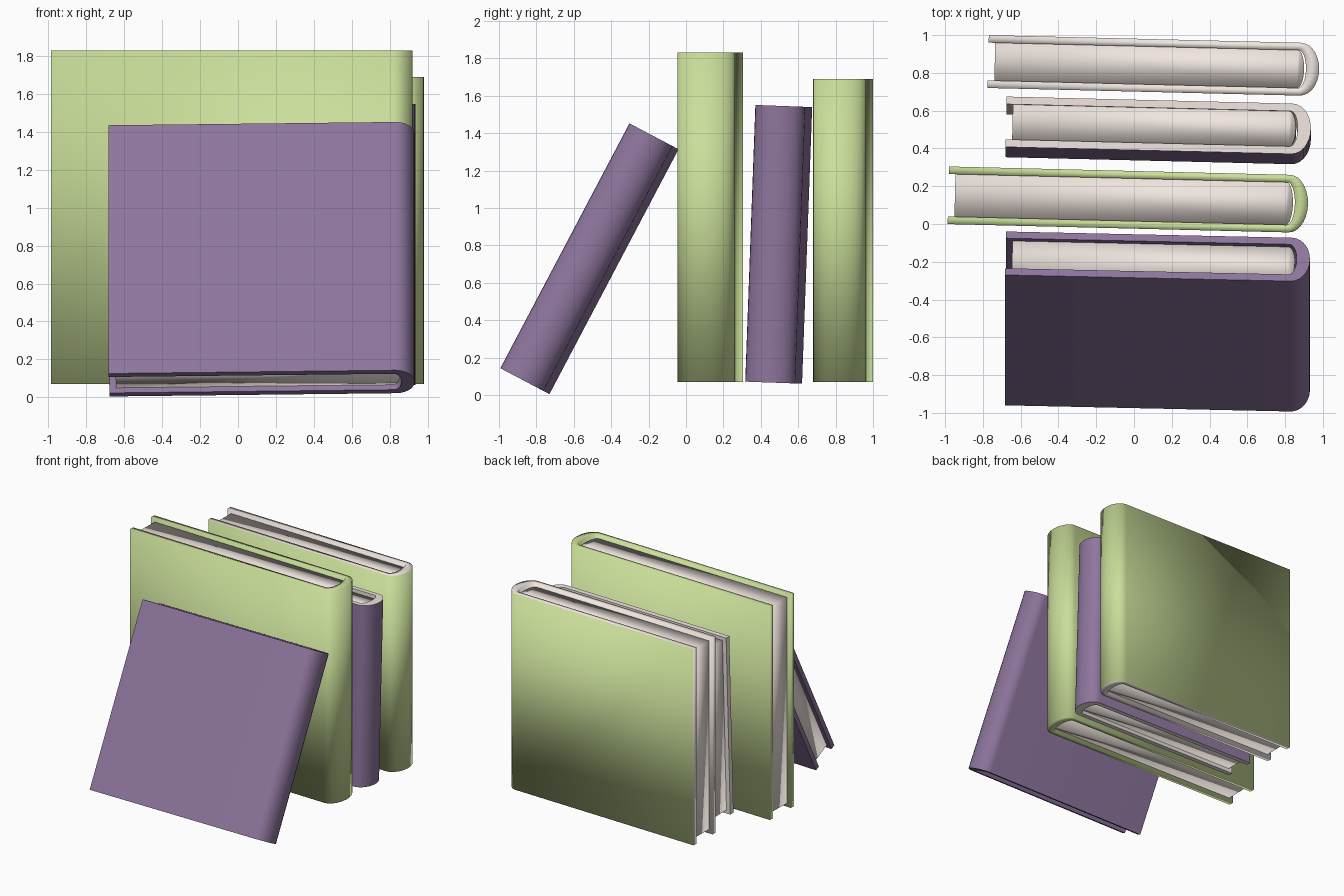
import bpy, bmesh, math
from mathutils import Matrix

if "Cube" in bpy.data.objects:
    bpy.data.objects.remove(bpy.data.objects["Cube"])

YAW = math.radians(-1.4)
BOARD = 0.04      # cover thickness
INSET = 0.03      # how far the pages sit inside the cover


def material(name, rgb):
    m = bpy.data.materials.new(name)
    m.diffuse_color = (*rgb, 1)
    m.use_nodes = True
    m.node_tree.nodes["Principled BSDF"].inputs["Base Color"].default_value = m.diffuse_color
    return m


GREEN = material("green_cloth", (0.59, 0.73, 0.32))
PURPLE = material("purple_cloth", (0.27, 0.18, 0.34))
CREAM = material("cream_paper", (0.87, 0.79, 0.74))


def section(start, straight, end, half, n=14):
    """Open U outline: fore-edge, straight side, elliptical spine, straight side."""
    pts = [(start, -half)]
    for i in range(n + 1):
        a = -math.pi / 2 + math.pi * i / n
        pts.append((straight + (end - straight) * math.cos(a), half * math.sin(a)))
    return pts + [(start, half)]


def finish(bm, name, mats, matrix, angle):
    bmesh.ops.recalc_face_normals(bm, faces=bm.faces)
    mesh = bpy.data.meshes.new(name)
    bm.to_mesh(mesh)
    bm.free()
    for m in mats:
        mesh.materials.append(m)
    ob = bpy.data.objects.new(name, mesh)
    bpy.context.collection.objects.link(ob)
    ob.matrix_world = matrix
    bpy.ops.object.select_all(action='DESELECT')
    ob.select_set(True)
    bpy.context.view_layer.objects.active = ob
    if angle is None:
        bpy.ops.object.shade_smooth()
    else:
        bpy.ops.object.shade_smooth_by_angle(angle=math.radians(angle))


def book(name, origin, length, thick, height, lean, cloth, rim, angle):
    matrix = (Matrix.Translation(origin)
              @ Matrix.Rotation(math.radians(-lean), 4, 'X')
              @ Matrix.Rotation(YAW, 4, 'Z'))
    half = thick / 2
    outer = section(0, length - 0.10, length, half)
    inner = section(0, length - 0.11, length - 0.07, half - BOARD)

    # cover: outer and inner walls joined by a rim
    bm = bmesh.new()
    rings = [[bm.verts.new((x, y, z)) for z, prof in
              ((0, outer), (height, outer), (height, inner), (0, inner))
              for x, y in (prof[i],)] for i in range(len(outer))]
    for a, b in zip(rings, rings[1:]):
        for k in range(4):
            j = (k + 1) % 4
            f = bm.faces.new((a[k], b[k], b[j], a[j]))
            f.material_index = 0 if k == 0 else 1
    for end in (rings[0], rings[-1]):
        bm.faces.new(end).material_index = 1
    finish(bm, name + "_cover", (cloth, rim), matrix, angle)

    # page block with a gently rounded back
    bm = bmesh.new()
    prof = section(0.035, length - 0.115, length - 0.08, half - BOARD)
    low = [bm.verts.new((x, y, INSET)) for x, y in prof]
    top = [bm.verts.new((x, y, height - INSET)) for x, y in prof]
    bm.faces.new(low)
    bm.faces.new(top)
    for i in range(len(prof)):
        j = (i + 1) % len(prof)
        bm.faces.new((low[i], low[j], top[j], top[i]))
    finish(bm, name + "_pages", (CREAM,), matrix, None)


# three standing books and one leaning against them
book("leaning_purple_book", (-0.68, -0.845, 0.065), 1.612, 0.26, 1.48, 27.8, PURPLE, PURPLE, 35)
book("tall_green_book", (-0.983, 0.152, 0.07), 1.905, 0.305, 1.76, 0, GREEN, GREEN, None)
book("middle_purple_book", (-0.678, 0.487, 0.065), 1.615, 0.267, 1.48, 2.1, PURPLE, CREAM, 35)
book("rear_green_book", (-0.772, 0.86, 0.07), 1.753, 0.28, 1.62, 0, GREEN, CREAM, None)
